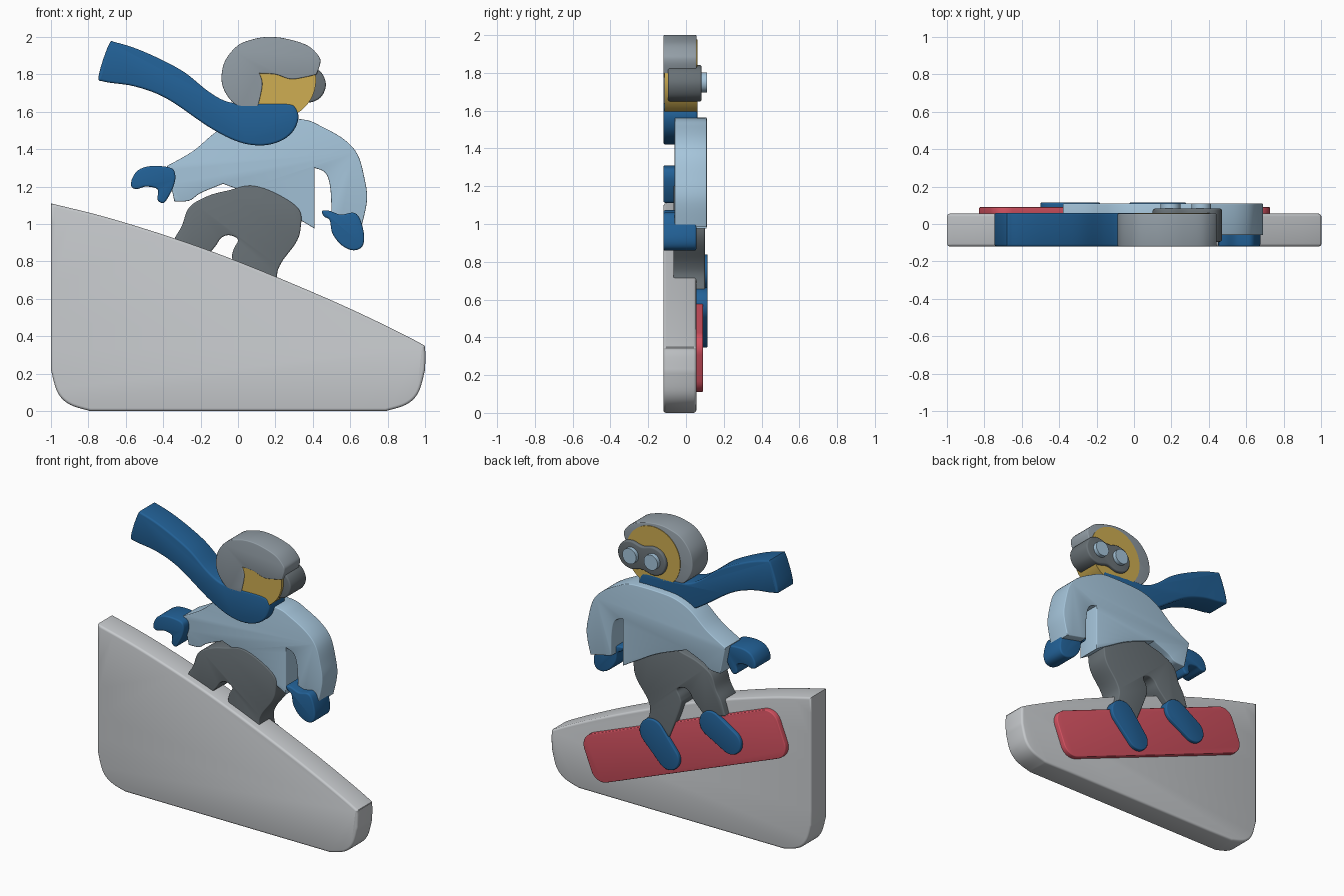
import bpy
import bmesh
import math
from mathutils import Vector

default_cube = bpy.data.objects.get("Cube")
if default_cube:
    bpy.data.objects.remove(default_cube, do_unlink=True)


def make_material(name, colour):
    material = bpy.data.materials.new(name)
    material.use_nodes = True
    rgba = (*colour, 1)
    material.diffuse_color = rgba
    material.node_tree.nodes["Principled BSDF"].inputs["Base Color"].default_value = rgba
    return material


snow_grey = make_material("snow grey", (.57, .59, .61))
pale_blue = make_material("pale blue", (.38, .56, .71))
deep_blue = make_material("deep blue", (.016, .12, .31))
board_red = make_material("board red", (.66, .085, .12))
skin_yellow = make_material("skin yellow", (.62, .42, .085))
helmet_grey = make_material("helmet grey", (.29, .34, .38))
dark_grey = make_material("dark grey", (.14, .165, .18))


def smooth_outline(points, sharp=(), steps=6):
    """Closed spline through the points; points listed in sharp stay as corners."""
    knots = []
    for index, point in enumerate(points):
        knots += [Vector(point)] * (2 if index in sharp else 1)
    count = len(knots)
    outline = []
    for i in range(count):
        a, b, c, d = (knots[(i + k) % count] for k in (-1, 0, 1, 2))
        if (c - b).length < .001:
            continue
        for step in range(steps):
            t = step / steps
            outline.append(b + t / 2 * ((c - a) + t * ((2*a - 5*b + 4*c - d)
                                                       + t * (3*b - a - 3*c + d))))
    return outline


def capsule(start, end, start_radius, end_radius, steps=16):
    """Outline of two round ends joined by straight sides."""
    start, end = Vector(start), Vector(end)
    axis = end - start
    heading = math.atan2(axis.y, axis.x)
    outline = []
    for centre, radius, turn in ((end, end_radius, heading),
                                 (start, start_radius, heading + math.pi)):
        for step in range(steps + 1):
            angle = turn + math.pi * (step / steps - .5)
            outline.append(centre + radius * Vector((math.cos(angle), math.sin(angle))))
    return outline


def circle(centre, radius, steps=48):
    return [Vector(centre) + radius * Vector((math.cos(k * math.tau / steps),
                                              math.sin(k * math.tau / steps)))
            for k in range(steps)]


def slab(name, outline, front, back, material, bevel=0):
    """Extrude a front-facing outline from front to back, rounding the rims."""
    bm = bmesh.new()
    verts = [bm.verts.new((p[0], front, p[1])) for p in outline]
    bm.faces.new(verts)
    bmesh.ops.remove_doubles(bm, verts=bm.verts[:], dist=.004)
    result = bmesh.ops.extrude_face_region(bm, geom=bm.faces[:])
    moved = [v for v in result["geom"] if isinstance(v, bmesh.types.BMVert)]
    bmesh.ops.translate(bm, verts=moved, vec=(0, back - front, 0))
    bmesh.ops.recalc_face_normals(bm, faces=bm.faces[:])
    if bevel:
        rims = [e for e in bm.edges if abs(e.verts[0].co.y - e.verts[1].co.y) < .001]
        bmesh.ops.bevel(bm, geom=rims, offset=bevel, segments=3, profile=.5, affect="EDGES")
    mesh = bpy.data.meshes.new(name)
    bm.to_mesh(mesh)
    bm.free()
    mesh.materials.append(material)
    obj = bpy.data.objects.new(name, mesh)
    bpy.context.collection.objects.link(obj)
    bpy.ops.object.select_all(action="DESELECT")
    obj.select_set(True)
    bpy.context.view_layer.objects.active = obj
    bpy.ops.object.shade_smooth_by_angle(angle=math.radians(35))
    return obj


# Snow slope
slope = [(-1, 1.11), (-.7, 1.035), (-.33, .92), (0, .8), (.4, .635), (.7, .5), (.97, .365),
         (1, .33), (1, .22), (.965, .1), (.9, .035), (.79, 0), (-.79, 0), (-.9, .035),
         (-.965, .1), (-1, .22)]
slab("snow_slope", smooth_outline(slope, sharp=(0, 8, 11, 12, 15)), -.12, .055, snow_grey, .015)

# Board: a rounded rectangle tilted along the slope
board = []
tilt = math.radians(-21.5)
for side_x, side_z, quarter in ((1, 1, 0), (-1, 1, 1), (-1, -1, 2), (1, -1, 3)):
    for step in range(9):
        angle = (quarter + step / 8) * math.pi / 2
        u = side_x * .71 + .09 * math.cos(angle)
        v = side_z * .075 + .09 * math.sin(angle)
        board.append((-.05 + u * math.cos(tilt) - v * math.sin(tilt),
                      .53 + u * math.sin(tilt) + v * math.cos(tilt)))
slab("board", board, .04, .09, board_red, .006)

# Boots
slab("left_boot", capsule((.185, .57), (.06, .43), .095, .085), .05, .115, deep_blue, .008)
slab("right_boot", capsule((-.27, .75), (-.415, .665), .09, .085), .05, .115, deep_blue, .008)

# Trousers
trousers = [(.07, 1.205), (-.05, 1.18), (-.16, 1.15), (-.26, 1.09), (-.3, .99), (-.34, .92),
            (-.37, .83), (-.22, .78), (-.13, .87), (-.09, .925), (-.045, .94), (0, .915),
            (-.025, .86), (-.025, .79), (.06, .57), (.25, .59), (.21, .71), (.23, .79),
            (.31, .9), (.335, .98), (.325, 1.08), (.2, 1.165)]
slab("trousers", smooth_outline(trousers, sharp=(6, 7, 14, 15)), -.067, .1, dark_grey, .008)

# Jacket with both sleeves
jacket = [(.34, 1.56), (.45, 1.52), (.57, 1.45), (.64, 1.37), (.675, 1.25), (.69, 1.13),
          (.66, .985), (.5, 1.02), (.495, 1.18), (.47, 1.27), (.41, 1.3), (.41, .975),
          (.3, 1.04), (.14, 1.13), (-.08, 1.215), (-.2, 1.165), (-.26, 1.125), (-.34, 1.12),
          (-.38, 1.31), (-.24, 1.39), (-.12, 1.49), (-.02, 1.54), (.1, 1.56)]
slab("jacket", smooth_outline(jacket, sharp=(6, 7, 10, 11, 14, 17, 18)), -.06, .11, pale_blue, .006)

# Mittens
right_mitten = [(-.57, 1.2), (-.565, 1.245), (-.53, 1.29), (-.46, 1.31), (-.36, 1.3),
                (-.335, 1.26), (-.345, 1.2), (-.375, 1.14), (-.4, 1.112), (-.43, 1.13),
                (-.43, 1.185), (-.49, 1.2), (-.54, 1.187)]
slab("right_mitten", smooth_outline(right_mitten), -.12, .055, deep_blue, .01)
left_mitten = [(.45, 1.07), (.49, 1.07), (.55, 1.05), (.62, 1.06), (.655, 1.02), (.675, .93),
               (.66, .875), (.61, .86), (.55, .89), (.505, .95), (.49, 1.02), (.46, 1.04)]
slab("left_mitten", smooth_outline(left_mitten), -.12, .055, deep_blue, .01)

# Flying scarf
scarf = [(-.69, 1.96), (-.65, 1.97), (-.5, 1.92), (-.3, 1.82), (-.16, 1.71), (-.06, 1.655),
         (.05, 1.643), (.26, 1.643), (.31, 1.62), (.322, 1.56), (.29, 1.49), (.22, 1.44),
         (.12, 1.42), (0, 1.44), (-.15, 1.515), (-.38, 1.67), (-.55, 1.735), (-.71, 1.76),
         (-.745, 1.79)]
slab("scarf", smooth_outline(scarf), -.12, .06, deep_blue, .012)

# Head and helmet
slab("face", circle((.21, 1.77), .207), -.115, .06, skin_yellow)
helmet = [(-.088, 1.77), (-.07, 1.87), (0, 1.955), (.09, 1.99), (.17, 2), (.26, 1.99),
          (.37, 1.955), (.43, 1.9), (.44, 1.86), (.42, 1.8), (.36, 1.785), (.28, 1.775),
          (.2, 1.8), (.115, 1.805), (.13, 1.74), (.1, 1.6), (0, 1.63), (-.06, 1.69)]
slab("helmet", smooth_outline(helmet, sharp=(9, 13, 15)), -.12, .056, helmet_grey, .006)

# Goggles
goggles = [(.47, 1.745), (.44, 1.815), (.37, 1.842), (.285, 1.825), (.2, 1.842), (.13, 1.815),
           (.1, 1.745), (.13, 1.675), (.2, 1.648), (.285, 1.665), (.37, 1.648), (.44, 1.675)]
slab("goggles", smooth_outline(goggles), -.095, .082, dark_grey, .01)
for side, lens_x in (("left", .36), ("right", .195)):
    slab(side + "_lens", circle((lens_x, 1.75), .053), .06, .11, pale_blue)
